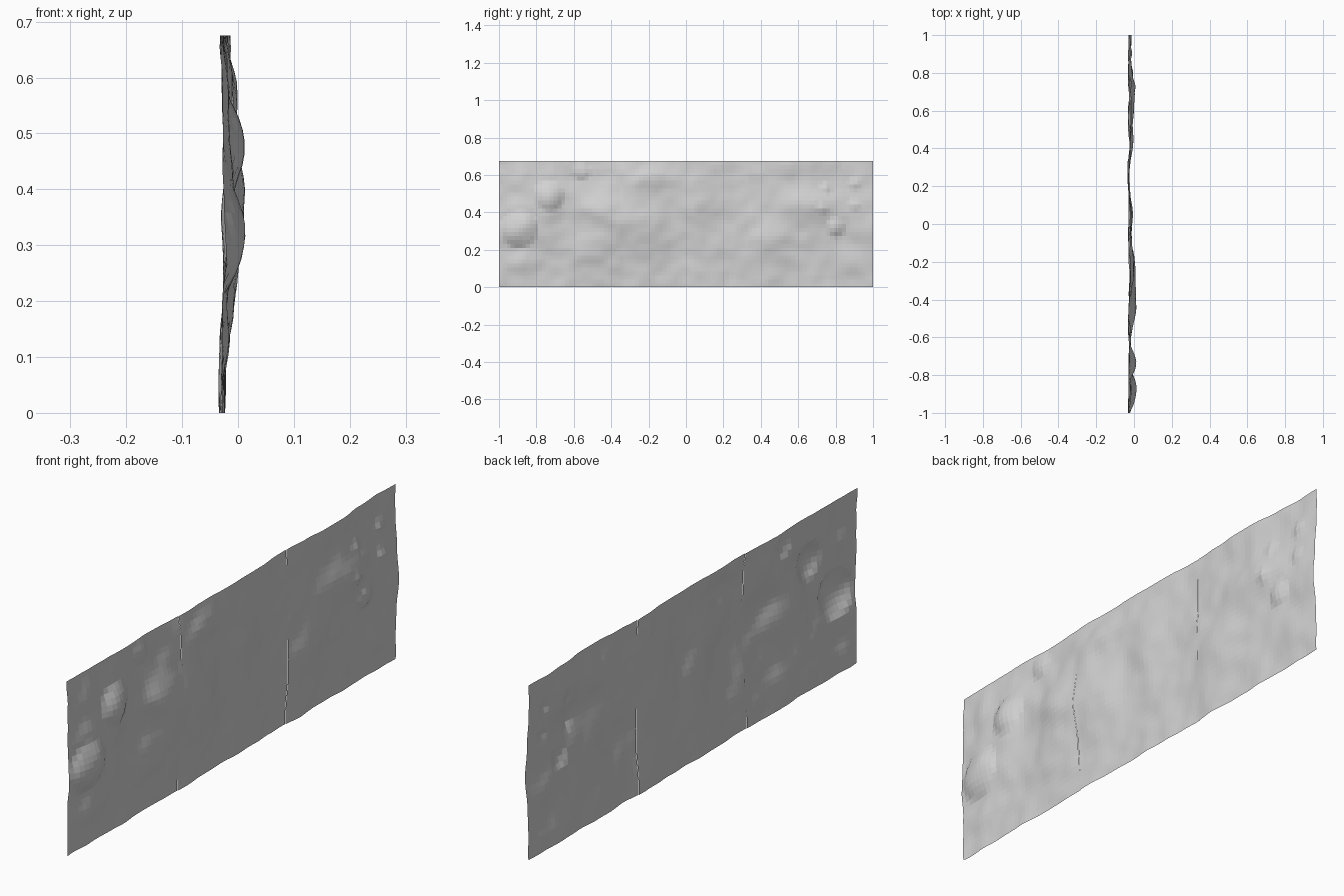
import bpy, bmesh, math
from mathutils import Vector, noise

cube = bpy.data.objects.get("Cube")
if cube:
    bpy.data.objects.remove(cube)

HEIGHT, TILE, CELLS = 0.675, 2 / 3, 32
FLOOR, CREST = -0.035, 0.033

grey = (0.65, 0.65, 0.65, 1)
stone = bpy.data.materials.new("pale_grey_stone")
stone.use_nodes = True
stone.diffuse_color = grey
stone.node_tree.nodes["Principled BSDF"].inputs["Base Color"].default_value = grey

# Broad swells grouped by how far they rise: y, z, y radius, z radius
LOW, MIDDLE, HIGH = 0.013, 0.023, 0.03
SWELLS = {
    LOW: [
        (-0.5, 0.2, 0.15, 0.1), (-0.86, 0.13, 0.1, 0.06), (-0.88, 0.58, 0.06, 0.06),
        (0, 0.68, 0.12, 0.08), (0.6, 0.68, 0.14, 0.1), (0.6, 0.36, 0.3, 0.2),
        (0.46, 0.25, 0.1, 0.1), (1, 0.33, 0.12, 0.1), (0.88, 0.12, 0.08, 0.06),
    ],
    MIDDLE: [
        (-0.47, 0.41, 0.08, 0.08), (-0.2, 0.34, 0.1, 0.15), (-0.18, 0.58, 0.14, 0.06),
        (-0.79, 0.38, 0.15, 0.17), (0.05, 0.45, 0.1, 0.13), (0.65, 0.44, 0.16, 0.08),
    ],
    HIGH: [(-0.36, 0.37, 0.17, 0.2)],
}
# Rounded domes, all with the same squat proportion: y, z, radius
DOME_SLOPE = 0.27
DOMES = [
    (-0.89, 0.31, 0.1), (-0.73, 0.49, 0.08), (-0.56, 0.62, 0.05), (0.8, 0.32, 0.05),
    (0.73, 0.42, 0.03), (0.75, 0.53, 0.03), (0.9, 0.44, 0.03), (0.9, 0.55, 0.03),
]


def swell_height(y, z):
    """Sum of the soft bell-shaped swells."""
    total = 0
    for rise, group in SWELLS.items():
        for centre_y, centre_z, radius_y, radius_z in group:
            across = (y - centre_y) / radius_y
            upward = (z - centre_z) / radius_z
            total += rise * math.exp(-across ** 2 - upward ** 2)
    return total


def dome_height(y, z):
    """Sum of the domes, each with a distinct rim."""
    total = 0
    for centre_y, centre_z, radius in DOMES:
        distance = math.hypot(y - centre_y, z - centre_z) / radius
        total += DOME_SLOPE * radius * max(0, 1 - distance ** 2)
    return total


def ground_noise(y, z, tile):
    """Uneven ground, differing slightly from tile to tile so the seams show."""
    coarse = noise.noise(Vector((y * 5, z * 5, tile / 4)))
    fine = noise.noise(Vector((y * 13, z * 13, tile / 4)))
    return 0.008 * coarse + 0.005 * fine


def relief(y, z, tile):
    height = swell_height(y, z) + dome_height(y, z) + ground_noise(y, z, tile)
    return min(CREST, max(FLOOR, height - 0.029))


def make_tile(name, index):
    bm = bmesh.new()
    bmesh.ops.create_grid(bm, x_segments=CELLS, y_segments=CELLS, size=0.5)
    for vertex in bm.verts:
        y = -1 + (index + vertex.co.x + 0.5) * TILE
        z = (vertex.co.y + 0.5) * HEIGHT
        vertex.co = (relief(y, z, index), y, z)
    mesh = bpy.data.meshes.new(name)
    bm.to_mesh(mesh)
    bm.free()
    mesh.materials.append(stone)
    tile = bpy.data.objects.new(name, mesh)
    bpy.context.collection.objects.link(tile)


for index, part in enumerate(("front_terrain_tile", "middle_terrain_tile", "back_terrain_tile")):
    make_tile(part, index)
